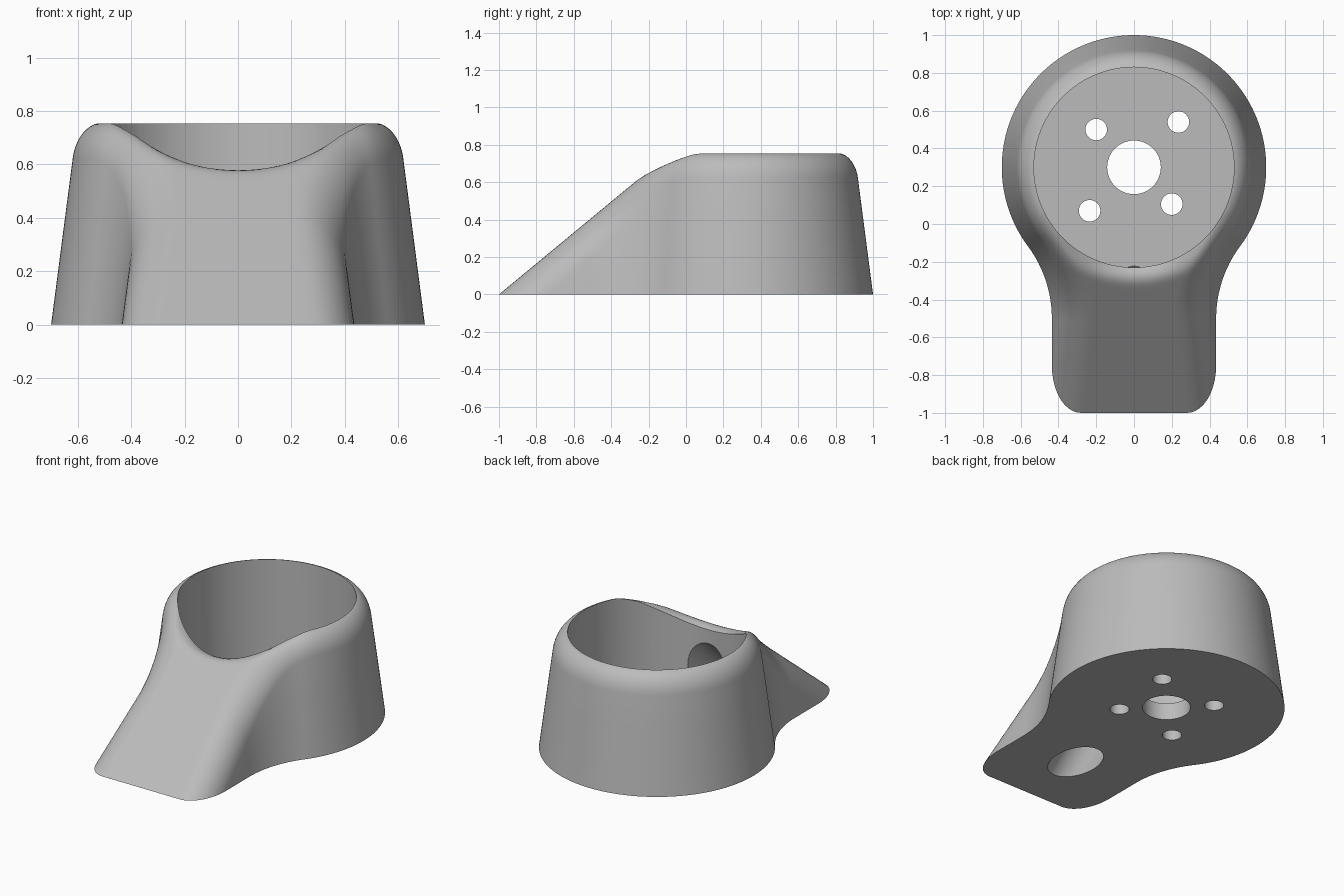
import bpy, bmesh, math
from mathutils import Vector

if "Cube" in bpy.data.objects:
    bpy.data.objects.remove(bpy.data.objects["Cube"], do_unlink=True)

TOP, SLOPE, DRAFT = 0.755, 0.827, 0.13
CENTRE = Vector((0, 0.3))
BODY_R, POCKET_R, FLOOR = 0.7, 0.53, 0.11
ARM_X, BLEND_Y, BLEND_R = 0.435, -0.5, 0.64

grey = bpy.data.materials.new("plain grey")
grey.use_nodes = True
grey.diffuse_color = (0.5, 0.5, 0.5, 1)
grey.node_tree.nodes["Principled BSDF"].inputs["Base Color"].default_value = grey.diffuse_color


def top_height(y):
    # sloped ramp blended softly into the flat top
    ramp, k = SLOPE * (y + 1), 0.12
    h = max(k - abs(ramp - TOP), 0) / k
    return min(ramp, TOP) - h * h * k / 4


def rim_drop(x, y):
    # rounding where the ramp runs into the pocket
    steep = (top_height(y + 0.01) - top_height(y - 0.01)) / (0.02 * SLOPE)
    near = (POCKET_R + 0.1 - (Vector((x, y)) - CENTRE).length) / 0.1
    return 0.072 * steep * min(max(near, 0), 1.3) ** 2


def outline():
    # half footprint: straight arm, concave blend, round body (point, inward normal)
    path = [(Vector((ARM_X, -1.3 + 0.8 * i / 40)), Vector((-1, 0))) for i in range(40)]
    hub = Vector((ARM_X + BLEND_R, BLEND_Y))
    turn = math.atan2(BLEND_Y - CENTRE.y, hub.x)
    for i in range(30):
        a = math.pi + turn * i / 30
        d = Vector((math.cos(a), math.sin(a)))
        path.append((hub + BLEND_R * d, d))
    for i in range(61):
        a = turn + (math.pi / 2 - turn) * i / 60
        d = Vector((math.cos(a), math.sin(a)))
        path.append((CENTRE + BODY_R * d, -d))
    return path


def half_section(p, n):
    # drafted wall, then a rounded shoulder
    s = 0.0
    for _ in range(12):
        s = DRAFT * top_height(p.y + n.y * s)
    corner = p + n * s
    f = min(max((corner.y + 0.5) / 0.5, 0), 1)
    f = f * f * (3 - 2 * f)
    inset, drop = 0.155 + f * (0.09 - 0.155), 0.21 + f * (0.13 - 0.21)
    c = Vector((*corner, top_height(corner.y)))
    low = c.z - drop
    w = Vector((*(p + n * DRAFT * low), low))
    inner = corner + n * inset
    e = Vector((*inner, top_height(inner.y)))
    base = Vector((*(p - n * DRAFT * 0.6), -0.6))
    pts = [base.lerp(w, i / 6) for i in range(6)]
    for i in range(11):
        t = i / 10
        k0, k1, k2 = (1 - t) ** 2, 1.45 * t * (1 - t), t * t
        q = (w * k0 + c * k1 + e * k2) / (k0 + k1 + k2)
        q.z -= rim_drop(q.x, q.y) * t * t
        pts.append(q)
    return pts


# main body: arches lofted from the toe to the back
bm = bmesh.new()
rows = []
for p, n in outline():
    right = half_section(p, n)
    e = right[-1]
    across = []
    for j in range(1, 32):
        x = e.x * (1 - j / 16)
        across.append(Vector((x, e.y, top_height(e.y) - rim_drop(x, e.y))))
    left = [Vector((-q.x, q.y, q.z)) for q in reversed(right)]
    rows.append([bm.verts.new(q) for q in right + across + left])
for a, b in zip(rows, rows[1:]):
    for j in range(len(a) - 1):
        bm.faces.new((a[j], a[j + 1], b[j + 1], b[j]))
bmesh.ops.remove_doubles(bm, verts=bm.verts, dist=0.0001)
bmesh.ops.bisect_plane(bm, geom=bm.verts[:] + bm.edges[:] + bm.faces[:], dist=0.0001,
                       plane_co=(0, 0, 0), plane_no=(0, 0, 1), clear_inner=True)
bmesh.ops.holes_fill(bm, edges=[e for e in bm.edges if e.is_boundary], sides=0)
bmesh.ops.recalc_face_normals(bm, faces=bm.faces)
mesh = bpy.data.meshes.new("mount_body")
bm.to_mesh(mesh)
bm.free()
body = bpy.data.objects.new("mount_body", mesh)
bpy.context.collection.objects.link(body)
mesh.materials.append(grey)


def drill(name, start, end, radius, sides):
    # cut a round hole between two points
    start, end = Vector(start), Vector(end)
    axis = end - start
    bpy.ops.mesh.primitive_cylinder_add(vertices=sides, radius=radius, depth=axis.length,
                                        location=(start + end) / 2,
                                        rotation=axis.to_track_quat('Z', 'Y').to_euler())
    cutter = bpy.context.object
    cutter.name = name
    cutter.hide_render = True
    cutter.data.materials.append(grey)
    mod = body.modifiers.new(name, 'BOOLEAN')
    mod.operation, mod.solver, mod.object = 'DIFFERENCE', 'EXACT', cutter
    bpy.ops.object.select_all(action='DESELECT')
    body.select_set(True)
    bpy.context.view_layer.objects.active = body
    bpy.ops.object.modifier_apply(modifier=name)
    bpy.data.objects.remove(cutter, do_unlink=True)


# pocket, shaft hole, screw holes and slanted cable tunnel
drill("pocket", (0, CENTRE.y, FLOOR), (0, CENTRE.y, 1), POCKET_R, 96)
drill("shaft_hole", (0, CENTRE.y, -0.1), (0, CENTRE.y, 0.3), 0.142, 48)
for x, y in ((-0.2, 0.5), (0.235, 0.54), (-0.235, 0.07), (0.2, 0.105)):
    drill("screw_hole", (x, y, -0.1), (x, y, 0.3), 0.057, 32)
tilt = math.radians(43)
along = Vector((0, math.cos(tilt), math.sin(tilt)))
mouth = Vector((0, -0.54, 0))
drill("cable_tunnel", mouth - along * 0.4, mouth + along * 0.72, 0.136, 48)

bpy.ops.object.shade_smooth_by_angle(angle=math.radians(35))
